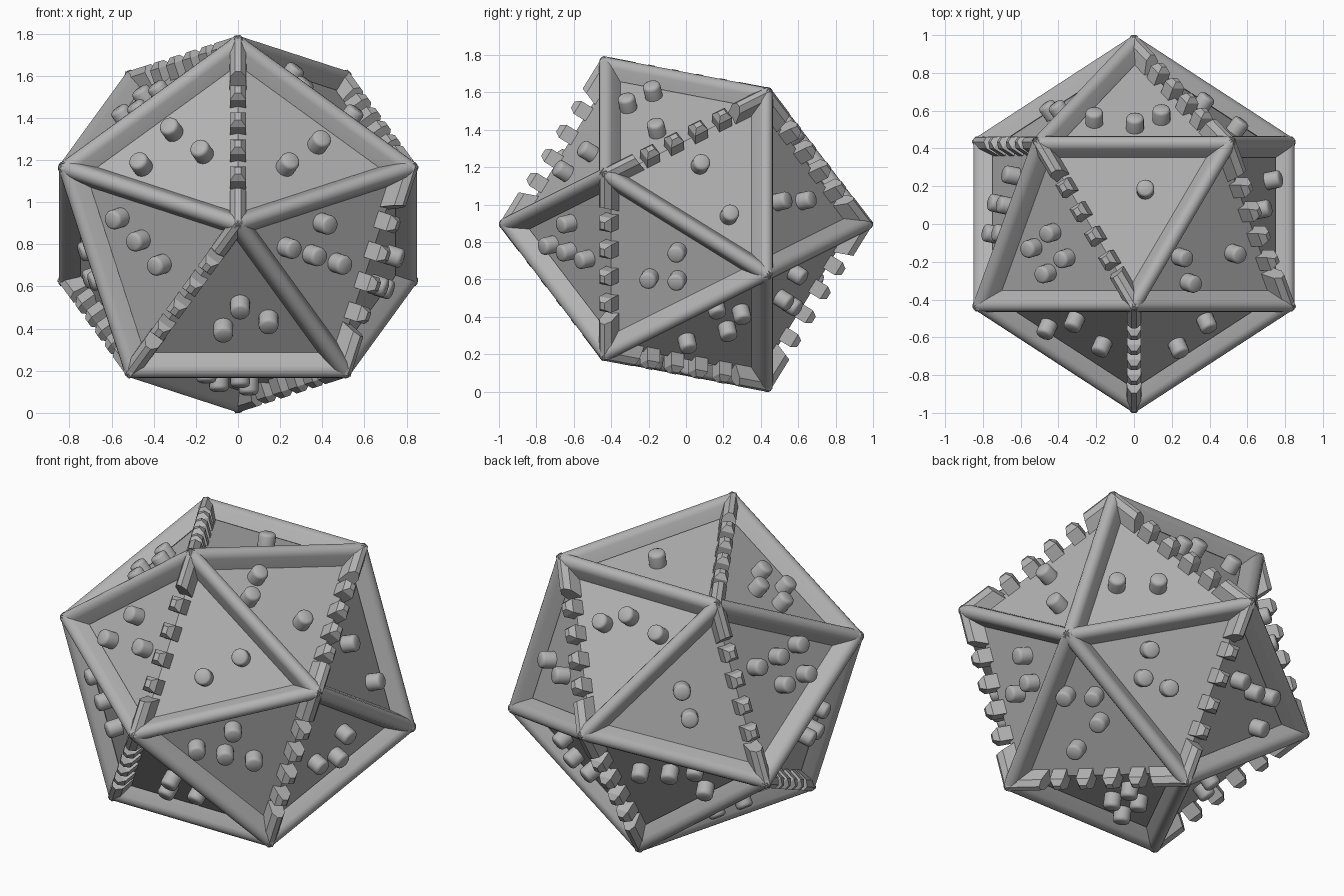
import bpy, bmesh, math
from mathutils import Vector, Matrix

cube = bpy.data.objects.get("Cube")
if cube:
    bpy.data.objects.remove(cube, do_unlink=True)

CENTRE = Vector((0, 0, 0.896))
INNER = 0.895                      # core size relative to the outer frame
FACE_D = 0.7947 * INNER            # distance of the core faces from the centre

grey = bpy.data.materials.new("grey")
grey.use_nodes = True
COLOUR = (0.45, 0.45, 0.45, 1)
grey.diffuse_color = COLOUR
grey.node_tree.nodes["Principled BSDF"].inputs["Base Color"].default_value = COLOUR


def finish(name, bm, smooth=None):
    bmesh.ops.recalc_face_normals(bm, faces=bm.faces)
    mesh = bpy.data.meshes.new(name)
    bm.to_mesh(mesh)
    bm.free()
    mesh.materials.append(grey)
    ob = bpy.data.objects.new(name, mesh)
    bpy.context.collection.objects.link(ob)
    ob.location = CENTRE
    if smooth:
        bpy.ops.object.select_all(action='DESELECT')
        ob.select_set(True)
        bpy.context.view_layer.objects.active = ob
        bpy.ops.object.shade_smooth_by_angle(angle=math.radians(smooth))
    return ob


def loft(bm, rings):
    """Skin a row of closed rings and cap both ends."""
    rows = [[bm.verts.new(p) for p in ring] for ring in rings]
    n = len(rows[0])
    for a, b in zip(rows, rows[1:]):
        for i in range(n):
            j = (i + 1) % n
            bm.faces.new((a[i], a[j], b[j], b[i]))
    bm.faces.new(rows[0][::-1])
    bm.faces.new(rows[-1])


# Icosahedron corners: two poles on y, two rings of five
def ring_point(y, degrees):
    a = math.radians(degrees)
    r = 2 / math.sqrt(5)
    return Vector((r * math.cos(a), y, r * math.sin(a)))


corner = {"F": Vector((0, -1, 0)), "B": Vector((0, 1, 0))}
for k in range(5):
    corner["f%d" % k] = ring_point(-1 / math.sqrt(5), 90 + 72 * k)
    corner["b%d" % k] = ring_point(1 / math.sqrt(5), 270 + 72 * k)

# Core body
bm = bmesh.new()
for v in corner.values():
    bm.verts.new(v * INNER)
bmesh.ops.convex_hull(bm, input=bm.verts)
bmesh.ops.recalc_face_normals(bm, faces=bm.faces)
normals = [f.normal.copy() for f in bm.faces]
finish("core", bm)

# Bar cross-sections: (sideways, radial scale)
half_round = [(0.05, 0.88), (0.039, 0.955), (0.034, 0.976), (0.021, 0.993), (0.007, 1)]
half_roof = [(0.04, 0.88), (0.038, 0.965), (0.014, 1)]


def mirrored(half):
    return half + [(-u, s) for u, s in reversed(half)]


def bar(bm, a, b, profile, start=0, end=1):
    side = (b - a).cross(a + b).normalized()
    loft(bm, [[a.lerp(b, t) * s + side * u for u, s in profile] for t in (start, end)])


def block(bm, a, b, t):
    along = (b - a).normalized()
    mid = a.lerp(b, t)
    up = (a + b).normalized()
    side = along.cross(up)
    rings = []
    for depth, w, l in ((0.11, 0.038, 0.04), (0.03, 0.038, 0.04), (0, 0.015, 0.02)):
        rings.append([mid - up * depth + side * w * i + along * l * j
                      for i, j in ((-1, -1), (1, -1), (1, 1), (-1, 1))])
    loft(bm, rings)


# Edges: two closed loops of broken edges, all others solid
broken = set()
for loop in ("f0 F f2 b4 b3", "f3 f4 b2 B b0"):
    names = loop.split()
    for i, name in enumerate(names):
        broken.add(frozenset((name, names[i - 1])))

solid_bm, end_bm, block_bm = bmesh.new(), bmesh.new(), bmesh.new()
names = list(corner)
for i, m in enumerate(names):
    for n in names[i + 1:]:
        a, b = corner[m], corner[n]
        if (a - b).length > 1.1:
            continue
        if frozenset((m, n)) in broken:
            bar(end_bm, a, b, mirrored(half_roof), 0, 0.19)
            bar(end_bm, a, b, mirrored(half_roof), 0.81, 1)
            for t in (0.285, 0.428, 0.572, 0.715):
                block(block_bm, a, b, t)
        else:
            bar(solid_bm, a, b, mirrored(half_round))
finish("solid_edges", solid_bm, 40)
finish("broken_edge_ends", end_bm)
finish("broken_edge_blocks", block_bm)

# Studs, listed by the side of the model they are set out on
X, Y, Z = Vector((1, 0, 0)), Vector((0, 1, 0)), Vector((0, 0, 1))
front = [(-.465, 1.185), (-.32, 1.35), (-.175, 1.245), (.24, 1.185), (.39, 1.29),
         (-.58, .92), (-.48, .815), (-.38, .7), (.42, .895), (.25, .78), (.37, .745),
         (.49, .705), (.01, .495), (-.07, .385), (.145, .425)]
left = [(.08, 1.22), (.235, .95), (-.05, .74), (-.2, .6), (-.05, .59), (-.315, 1.55),
        (-.18, 1.615), (-.16, 1.415), (.165, .435), (.3, .405), (.225, .315),
        (.01, .25), (.52, 1.02), (.65, 1.025), (.605, .62), (.53, .485), (.575, .455)]
top = [(.06, .185), (-.45, -.05), (-.55, -.13), (-.375, -.185), (-.475, -.265),
       (-.21, .57), (.005, .54), (.145, .585)]
right = [(-.05, 1.23), (.1, 1.21), (.26, 1.2), (-.05, 1.07), (.11, 1.06),
         (-.25, .77), (-.15, .64), (-.26, .63)]
back = [(-.4, 1.12), (-.45, .97), (-.18, .6), (-.33, .61), (-.47, .65), (-.47, .5)]
bottom = [(.05, .02), (.01, -.17), (-.09, -.07), (-.15, -.28), (-.43, .08), (-.35, .22)]


def stud(bm, point, axis):
    """Project the point along the axis to the core and stand a stud there."""
    mid_d = FACE_D + 0.045
    t, n = min(((mid_d - n.dot(point)) / n.dot(axis), n)
               for n in normals if n.dot(axis) > 0.05)
    base = point + axis * t
    turn = n.to_track_quat('Z', 'Y').to_matrix()
    rings = []
    for r, h in ((0.047, -0.06), (0.047, 0.018), (0.043, 0.029), (0.033, 0.035)):
        rings.append([base + turn @ Vector((r * math.cos(a), r * math.sin(a), h))
                      for a in (math.tau * i / 20 for i in range(20))])
    loft(bm, rings)


bm = bmesh.new()
for points, u, v, axis in ((front, X, Z, -Y), (back, X, Z, Y), (left, Y, Z, X),
                           (right, Y, Z, -X), (top, X, Y, Z), (bottom, X, Y, -Z)):
    for p, q in points:
        point = u * p + v * q
        if v is Z:
            point = point - CENTRE
        stud(bm, point, axis)
finish("studs", bm, 50)
